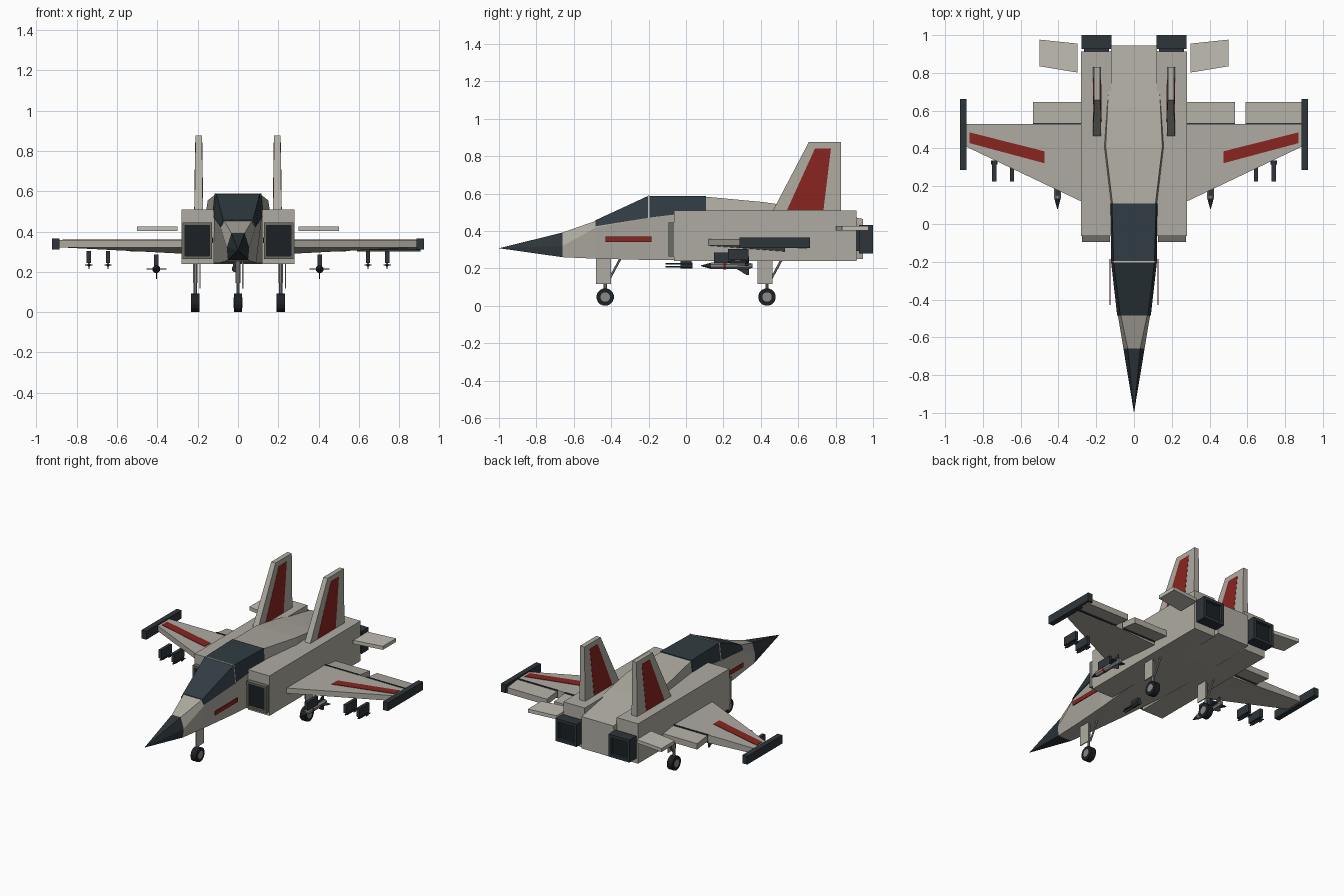
import bpy, bmesh, math
from mathutils import Vector

if "Cube" in bpy.data.objects:
    bpy.data.objects.remove(bpy.data.objects["Cube"])


def mat(name, r, g, b):
    m = bpy.data.materials.new(name)
    m.diffuse_color = (r, g, b, 1)
    m.use_nodes = True
    m.node_tree.nodes["Principled BSDF"].inputs["Base Color"].default_value = m.diffuse_color
    return m


BODY = mat("body_grey", .43, .41, .36)
LIGHT = mat("light_grey", .53, .51, .45)
FRAME = mat("frame_grey", .15, .15, .13)
DARK = mat("dark", .027, .036, .042)
BLACK = mat("black", .012, .015, .017)
GLASS = mat("glass", .03, .045, .056)
RED = mat("red", .25, .018, .014)
METAL = mat("metal", .25, .25, .24)


def loft(name, rings, m):
    """Skin a list of equal-length rings and cap both ends."""
    bm = bmesh.new()
    vs = [[bm.verts.new(p) for p in r] for r in rings]
    n = len(vs[0])
    for a, b in zip(vs, vs[1:]):
        for i in range(n):
            j = (i + 1) % n
            bm.faces.new((a[i], a[j], b[j], b[i]))
    bm.faces.new(vs[0][::-1])
    bm.faces.new(vs[-1])
    bmesh.ops.remove_doubles(bm, verts=bm.verts, dist=1e-5)
    bmesh.ops.recalc_face_normals(bm, faces=bm.faces)
    me = bpy.data.meshes.new(name)
    bm.to_mesh(me)
    bm.free()
    me.materials.append(m)
    ob = bpy.data.objects.new(name, me)
    bpy.context.collection.objects.link(ob)
    return ob


def rect(x0, x1, z0, z1, y):
    return [(x0, y, z0), (x1, y, z0), (x1, y, z1), (x0, y, z1)]


def box(name, x0, x1, y0, y1, z0, z1, m):
    return loft(name, [rect(x0, x1, z0, z1, y) for y in (y0, y1)], m)


def plan(name, pts, z0, z1, m):
    return loft(name, [[(x, y, z) for x, y in pts] for z in (z0, z1)], m)


def side(name, pts, x0, x1, m):
    return loft(name, [[(x, y, z) for y, z in pts] for x in (x0, x1)], m)


def tube(name, p, q, prof, m, n=8):
    """Round body between p and q; prof = (fraction, radius) pairs."""
    p, q = Vector(p), Vector(q)
    rot = (q - p).to_track_quat('Z', 'Y')
    rings = []
    for t, r in prof:
        rings.append([p.lerp(q, t) + rot @ Vector((r * math.cos(2 * math.pi * (i + .5) / n),
                      r * math.sin(2 * math.pi * (i + .5) / n), 0)) for i in range(n)])
    return loft(name, rings, m)


def hexring(y, wb, zb, wm, zm, wt, zt):
    return [(-wb, y, zb), (wb, y, zb), (wm, y, zm), (wt, y, zt), (-wt, y, zt), (-wm, y, zm)]


def hollow(name, x0, x1, z0, z1, y_back, y_open, wall, depth, m):
    """Box with a recessed opening at y_open and a black panel inside."""
    yi = y_open + (y_back - y_open) * depth
    inner = (x0 + wall, x1 - wall, z0 + wall, z1 - wall)
    loft(name, [rect(x0, x1, z0, z1, y_back), rect(x0, x1, z0, z1, y_open),
                rect(*inner, y_open), rect(*inner, yi)], m)
    e = .004 if y_open > y_back else -.004
    loft(name + "_opening", [rect(*inner, yi), rect(*inner, yi + e)], BLACK)


# Fuselage and nose cone
nose = hexring(-.66, .05, .26, .056, .32, .033, .392)
loft("nose_cone", [[(0, -1, .308)] * 6, nose], DARK)
loft("fuselage", [nose,
                  hexring(-.48, .065, .252, .086, .42, .07, .455),
                  hexring(-.2, .09, .245, .118, .47, .105, .583),
                  hexring(.11, .118, .245, .122, .505, .114, .583),
                  hexring(.41, .13, .24, .157, .51, .15, .555),
                  hexring(.62, .13, .24, .145, .49, .14, .525),
                  hexring(.945, .12, .25, .121, .44, .12, .465)], BODY)


# Canopy glass in two panes with a thin frame between
def arch(y, wb, zb, wt, zt):
    return [(-wb, y, zb), (wb, y, zb), (wt, y, zt), (-wt, y, zt)]


loft("windshield", [arch(-.485, .089, .425, .073, .457), arch(-.204, .121, .47, .108, .587)], GLASS)
loft("canopy", [arch(-.196, .121, .472, .108, .588), arch(.108, .125, .508, .117, .588)], GLASS)
loft("canopy_frame", [arch(-.204, .123, .47, .11, .59), arch(-.196, .123, .47, .11, .59)], LIGHT)

for s, tag in ((1, "right"), (-1, "left")):
    # Engine nacelle with intake and exhaust
    box(f"nacelle_{tag}", s * .12, s * .28, -.064, .912, .24, .51, BODY)
    a, b = sorted((s * .128, s * .276))
    hollow(f"intake_{tag}", a, b, .265, .445, -.06, -.094, .014, .6, FRAME)
    a, b = sorted((s * .12, s * .277))
    box(f"exhaust_neck_{tag}", a + .012, b - .012, .91, .93, .292, .42, DARK)
    hollow(f"exhaust_{tag}", a, b, .28, .432, .926, 1.0, .02, .3, DARK)

    # Wing, tapering towards the tip
    loft(f"wing_{tag}", [
        [(s * .27, .115, .322), (s * .27, .53, .29), (s * .27, .53, .358), (s * .27, .115, .358)],
        [(s * .89, .41, .322), (s * .89, .53, .322), (s * .89, .53, .358), (s * .89, .41, .358)]], BODY)
    # The outer flap is fitted on the right wing only
    flaps = [("inner", .27, .535), ("outer", .59, .905)][:2 if s > 0 else 1]
    for part, x0, x1 in flaps:
        box(f"{part}_hinge_{tag}", s * x0, s * x1, .526, .536, .308, .361, DARK)
        side(f"{part}_flap_{tag}", [(.535, .315), (.535, .355), (.645, .342), (.645, .302)],
             s * x0, s * x1, BODY)
    box(f"wingtip_rail_{tag}", s * .886, s * .922, .285, .662, .31, .366, DARK)
    plan(f"wing_stripe_{tag}", [(s * .475, .322), (s * .87, .428), (s * .87, .485), (s * .475, .385)],
         .352, .361, RED)

    # Tailplane and fin
    plan(f"tailplane_{tag}", [(s * .3, .802), (s * .5, .835), (s * .5, .976), (s * .3, .955)],
         .402, .426, LIGHT)
    c = s * .195
    loft(f"fin_{tag}", [
        [(c - .021, .46, .5), (c + .021, .46, .5), (c + .021, .83, .5), (c - .021, .83, .5)],
        [(c - .016, .657, .876), (c + .016, .657, .876), (c + .016, .83, .876), (c - .016, .83, .876)]], BODY)
    loft(f"fin_stripe_{tag}", [
        [(c - .0222, .54, .512), (c + .0222, .54, .512), (c + .0222, .735, .512), (c - .0222, .735, .512)],
        [(c - .0178, .69, .842), (c + .0178, .69, .842), (c + .0178, .775, .842), (c - .0178, .775, .842)]], RED)

    # Thin red plate beside the forward fuselage
    box(f"side_stripe_{tag}", s * .124, s * .13, -.43, -.185, .342, .37, RED)

    # Missile on its pylon
    x, z = s * .405, .214
    box(f"missile_pylon_{tag}", x - .011, x + .011, .15, .262, .228, .285, DARK)
    tube(f"missile_{tag}", (x, .135, z), (x, .355, z), [(0, .019), (.9, .019), (1, .012)], METAL)
    tube(f"missile_nose_{tag}", (x, .08, z), (x, .137, z), [(0, .002), (1, .019)], DARK)
    tube(f"missile_band_{tag}", (x, .2, z), (x, .213, z), [(0, .0205), (1, .0205)], RED)
    for i in range(4):
        d = Vector((math.cos(i * math.pi / 2), 0, math.sin(i * math.pi / 2)))
        w = Vector((-d.z, 0, d.x)) * .002
        pts = [Vector((x, yy, z)) + d * r for yy, r in ((.26, .01), (.325, .05), (.338, .05), (.338, .01))]
        loft(f"missile_fin_{tag}_{i}", [[p + w for p in pts], [p - w for p in pts]], DARK)

    # Small outboard stores
    for k, x in enumerate((s * .645, s * .74)):
        box(f"store_pylon_{tag}_{k}", x - .011, x + .011, .225, .335, .245, .303, DARK)
        tube(f"store_{tag}_{k}", (x, .225, .234), (x, .335, .234), [(0, .004), (.2, .009), (1, .009)], DARK, 6)
        box(f"store_fin_flat_{tag}_{k}", x - .018, x + .018, .315, .335, .232, .236, DARK)
        box(f"store_fin_upright_{tag}_{k}", x - .002, x + .002, .315, .335, .215, .25, DARK)

# Landing gear: the same leg three times
for tag, x, y in (("nose", 0, -.432), ("right", .212, .433), ("left", -.212, .433)):
    tube(f"{tag}_wheel", (x - .02, y, .047), (x + .02, y, .047), [(0, .047), (1, .047)], BLACK, 16)
    tube(f"{tag}_hub", (x - .022, y, .047), (x + .022, y, .047), [(0, .026), (1, .026)], METAL, 12)
    tube(f"{tag}_gear_leg", (x, y, .05), (x, y, .26), [(0, .009), (.45, .009), (.45, .013), (1, .013)], METAL)
    tube(f"{tag}_drag_strut", (x, y + .015, .13), (x, y + .08, .25), [(0, .006), (1, .006)], METAL, 6)
    box(f"{tag}_gear_door", x + .021, x + .027, y - .05, y + .03, .118, .255, BODY)

# Belly gun with three barrels
gx = -.015
box("gun_mount", gx - .01, gx + .01, -.03, .03, .215, .25, DARK)
tube("gun_body", (gx, -.03, .215), (gx, .035, .215), [(0, .017), (1, .017)], DARK)
for i in range(3):
    a = math.pi / 2 + i * 2 * math.pi / 3
    bx, bz = gx + .01 * math.cos(a), .214 + .01 * math.sin(a)
    tube(f"gun_barrel_{i}", (bx, -.11, bz), (bx, -.02, bz), [(0, .004), (1, .004)], DARK, 6)
